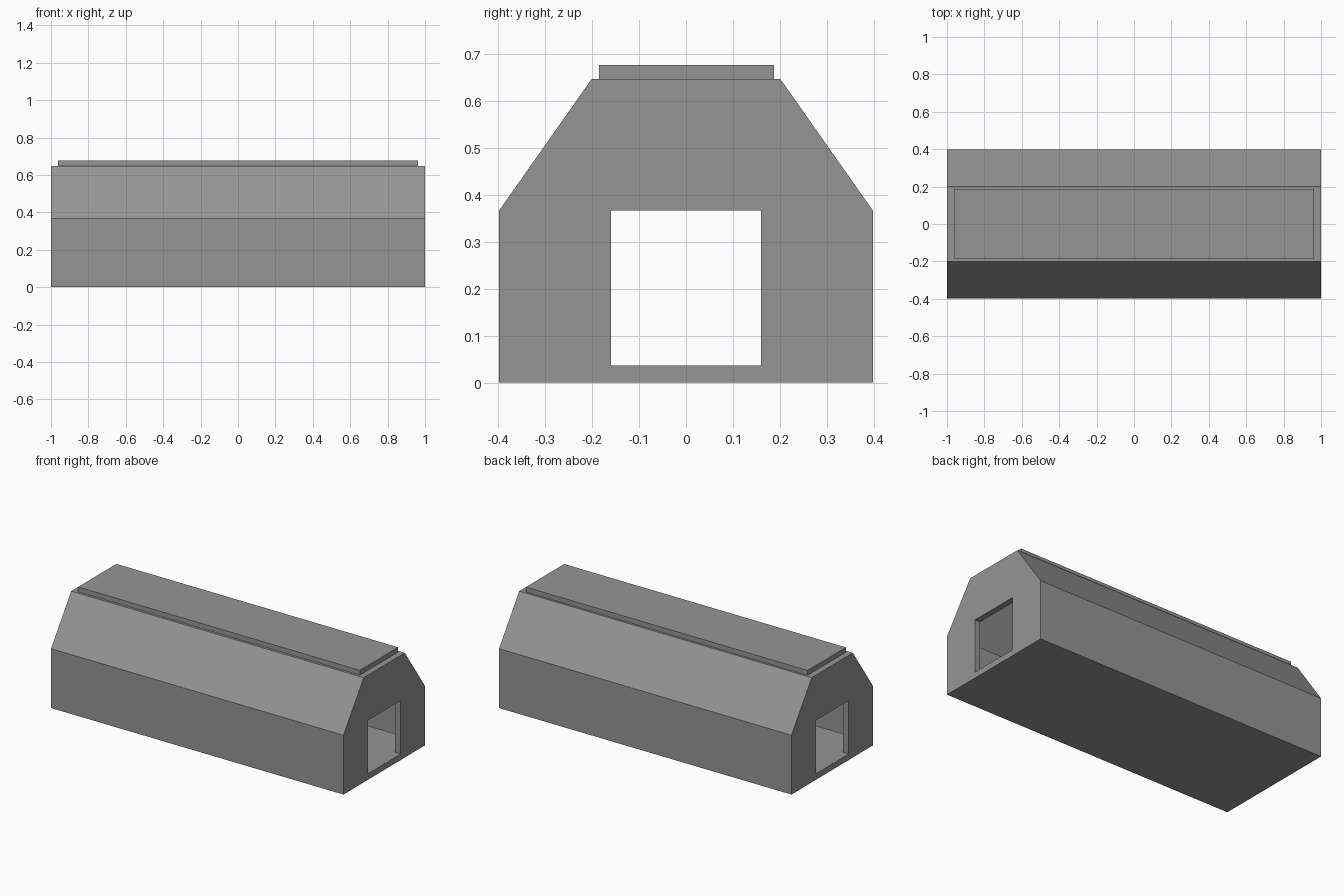
import bpy
import bmesh

cube = bpy.data.objects.get("Cube")
if cube:
    bpy.data.objects.remove(cube, do_unlink=True)

HALF, WALL = 1.0, 0.037
EAVE, ROOF = 0.367, 0.647

grey = bpy.data.materials.new("plain_grey")
grey.use_nodes = True
colour = (0.30, 0.30, 0.30, 1)
grey.diffuse_color = colour
grey.node_tree.nodes["Principled BSDF"].inputs["Base Color"].default_value = colour


def finish(name, bm):
    mesh = bpy.data.meshes.new(name)
    bm.to_mesh(mesh)
    bm.free()
    mesh.materials.append(grey)
    obj = bpy.data.objects.new(name, mesh)
    bpy.context.collection.objects.link(obj)
    return obj


def section(base, foot, eave, shoulder, top):
    """Symmetric six-point cross-section, counter-clockwise in y and z."""
    right = [(foot, base), (foot, eave), (shoulder, top)]
    return [(-foot, base)] + right + [(-shoulder, top), (-foot, eave)]


# Hall: one closed skin through the outer walls, doorways and hollow room
outer = section(0, 0.398, EAVE, 0.201, ROOF)
door = section(WALL, 0.16, EAVE, 0.06, EAVE)
room = section(WALL, 0.361, 0.355, 0.182, ROOF - WALL)
inside = HALF - WALL
stations = [(-HALF, outer), (HALF, outer), (HALF, door), (inside, door),
            (inside, room), (-inside, room), (-inside, door), (-HALF, door)]

bm = bmesh.new()
rings = [[bm.verts.new((x, y, z)) for y, z in loop] for x, loop in stations]
for r, ring in enumerate(rings):
    following = rings[(r + 1) % len(rings)]
    for i in range(6):
        j = (i + 1) % 6
        # The room floor is level with the door sill, so no step is needed there
        if i == 0 and r in (3, 5):
            continue
        bm.faces.new((ring[i], ring[j], following[j], following[i]))
# Merge the split door lintels and end walls into clean flat faces
bmesh.ops.dissolve_limit(bm, angle_limit=0.001, verts=bm.verts, edges=bm.edges)
finish("hall_shell", bm)

# Raised slab on the flat roof
bm = bmesh.new()
bmesh.ops.create_cube(bm, size=1)
bmesh.ops.scale(bm, vec=(2 * inside, 0.373, 0.03), verts=bm.verts)
bmesh.ops.translate(bm, vec=(0, 0.001, ROOF + 0.015), verts=bm.verts)
finish("roof_slab", bm)
